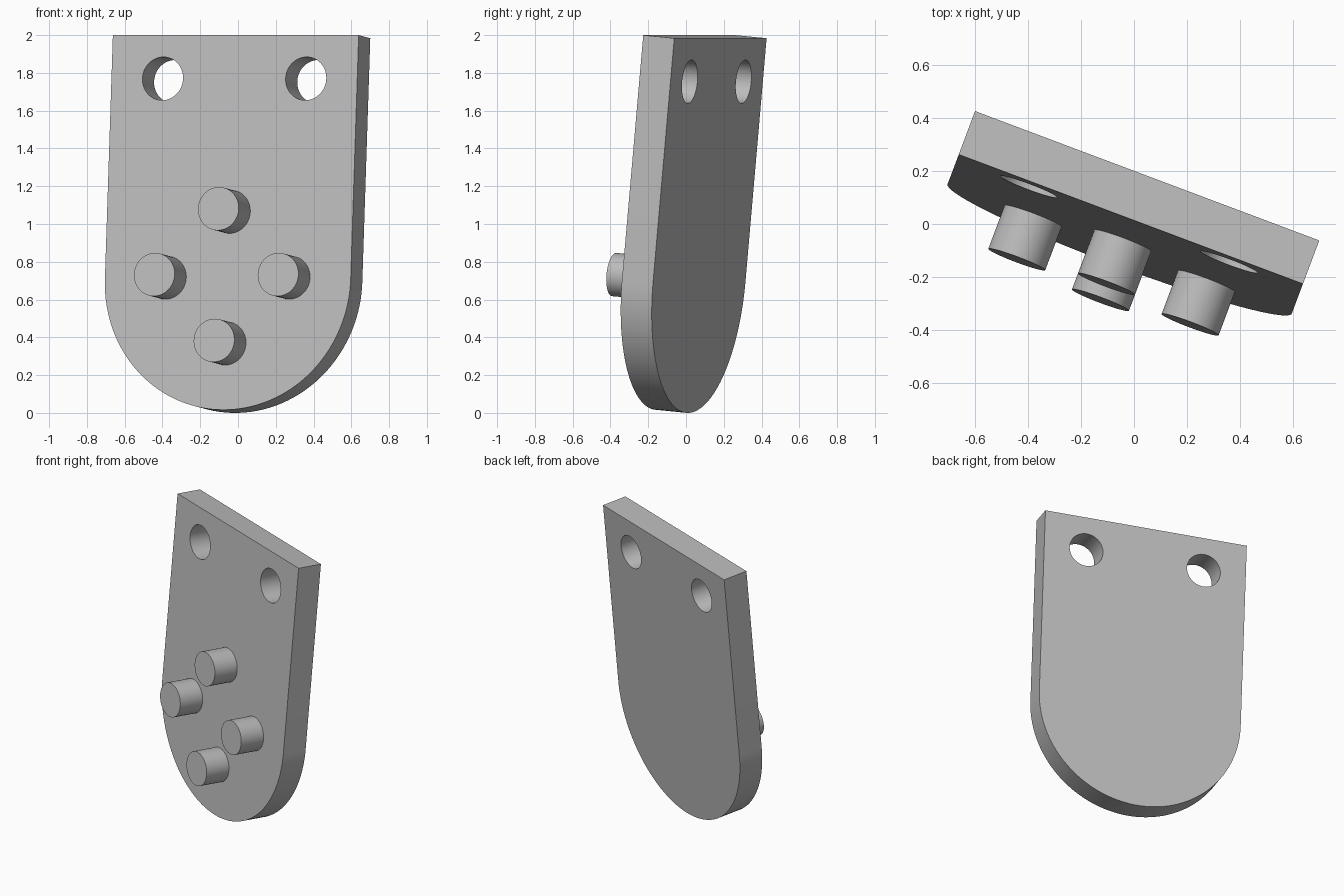
import bpy, bmesh
from math import sin, cos, pi, radians
from mathutils import Matrix, Vector

if "Cube" in bpy.data.objects:
    bpy.data.objects.remove(bpy.data.objects["Cube"], do_unlink=True)

R = 0.695          # half width and radius of the rounded end
LENGTH = 1.992
THICK = 0.176
PEG_R = 0.115
HOLE_X, HOLE_Z = 0.405, 1.761
PEG_RING = 0.35

# The plate is turned and leans back slightly; origin is the back of its lowest point
PLACE = (Matrix.Translation((-0.015, 0.01, 0))
         @ Matrix.Rotation(radians(-20.6), 4, "Z")
         @ Matrix.Rotation(radians(-5.3), 4, "X"))

grey = bpy.data.materials.new("light_grey")
grey.use_nodes = True
colour = (0.5, 0.5, 0.5, 1)
grey.diffuse_color = colour
grey.node_tree.nodes["Principled BSDF"].inputs["Base Color"].default_value = colour


def make_object(name, bm):
    bmesh.ops.recalc_face_normals(bm, faces=bm.faces)
    mesh = bpy.data.meshes.new(name)
    bm.to_mesh(mesh)
    bm.free()
    mesh.materials.append(grey)
    obj = bpy.data.objects.new(name, mesh)
    bpy.context.collection.objects.link(obj)
    obj.matrix_world = PLACE
    return obj


def cylinder(name, x, z, y_front, y_back):
    bm = bmesh.new()
    centre = Matrix.Translation((x, (y_front + y_back) / 2, z))
    bmesh.ops.create_cone(bm, cap_ends=True, segments=64, radius1=PEG_R, radius2=PEG_R,
                          depth=y_back - y_front,
                          matrix=centre @ Matrix.Rotation(pi / 2, 4, "X"))
    return make_object(name, bm)


def activate(obj):
    bpy.ops.object.select_all(action="DESELECT")
    obj.select_set(True)
    bpy.context.view_layer.objects.active = obj


# Plate: square top corners and a half-round bottom
bm = bmesh.new()
steps = 72
outline = [(R * cos(pi + pi * i / steps), R + R * sin(pi + pi * i / steps))
           for i in range(steps + 1)]
outline += [(R, LENGTH), (-R, LENGTH)]
face = bm.faces.new([bm.verts.new((x, 0, z)) for x, z in outline])
solid = bmesh.ops.extrude_face_region(bm, geom=[face])
moved = [g for g in solid["geom"] if isinstance(g, bmesh.types.BMVert)]
bmesh.ops.translate(bm, verts=moved, vec=Vector((0, -THICK, 0)))
plate = make_object("plate", bm)

# Two through holes near the top
for side in (-1, 1):
    cutter = cylinder("hole_cutter", side * HOLE_X, HOLE_Z, -THICK - 0.1, 0.1)
    cutter.hide_render = True
    cut = plate.modifiers.new("hole", "BOOLEAN")
    cut.operation = "DIFFERENCE"
    cut.solver = "EXACT"
    cut.object = cutter
    activate(plate)
    bpy.ops.object.modifier_apply(modifier=cut.name)
    bpy.data.objects.remove(cutter, do_unlink=True)

# Four pegs in a ring around the centre of the rounded end
parts = [plate]
for name, dx, dz in (("left_peg", 1, 0), ("right_peg", -1, 0),
                     ("upper_peg", 0, 1), ("lower_peg", 0, -1)):
    parts.append(cylinder(name, dx * PEG_RING, R + 0.008 + dz * PEG_RING,
                          -2 * THICK, -THICK + 0.01))

for part in parts:
    activate(part)
    bpy.ops.object.shade_smooth_by_angle(angle=radians(30))
